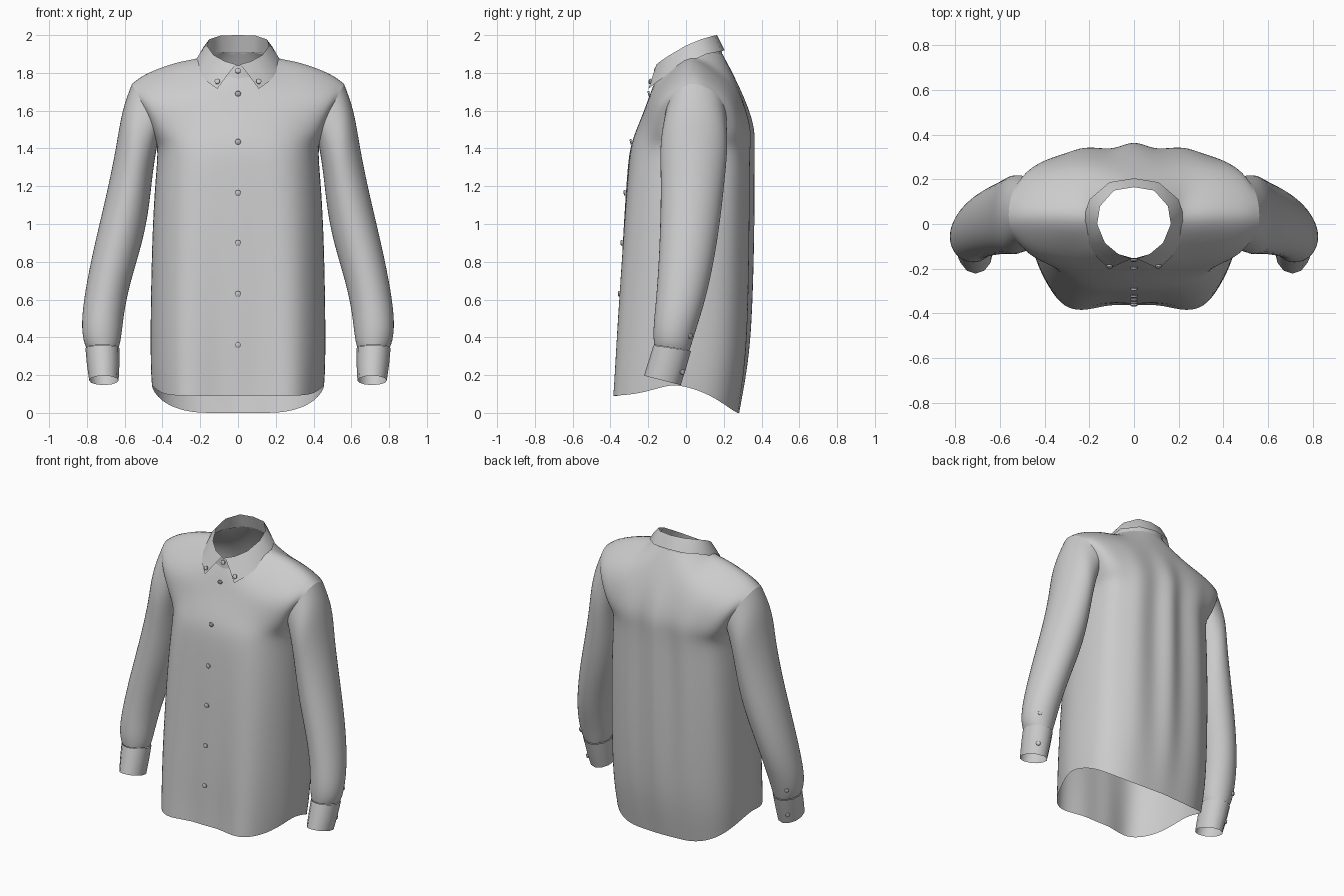
import bpy, bmesh, math
from mathutils import Vector
from mathutils.bvhtree import BVHTree

if "Cube" in bpy.data.objects:
    bpy.data.objects.remove(bpy.data.objects["Cube"])


def make(name, grids, closed=False, subsurf=0, mirror=True, cap=False):
    """Weld grids of points (rows of equal length) into one mirrored object."""
    bm = bmesh.new()
    for rows in grids:
        vs = [[bm.verts.new(p) for p in r] for r in rows]
        n = len(rows[0])
        for a, b in zip(vs, vs[1:]):
            for i in range(n if closed else n - 1):
                j = (i + 1) % n
                bm.faces.new((a[i], a[j], b[j], b[i]))
        if cap:
            bm.faces.new(vs[0])
            bm.faces.new(vs[-1])
    bmesh.ops.remove_doubles(bm, verts=bm.verts, dist=1e-4)
    bmesh.ops.recalc_face_normals(bm, faces=bm.faces)
    me = bpy.data.meshes.new(name)
    bm.to_mesh(me)
    bm.free()
    for p in me.polygons:
        p.use_smooth = True
    if not subsurf:
        me.set_sharp_from_angle(angle=math.radians(40))
    ob = bpy.data.objects.new(name, me)
    bpy.context.collection.objects.link(ob)
    if mirror:
        m = ob.modifiers.new("mirror", 'MIRROR')
        m.use_clip = True
        m.merge_threshold = 0.0005
    if subsurf:
        s = ob.modifiers.new("smooth", 'SUBSURF')
        s.levels = s.render_levels = subsurf
    return ob


def lerp(a, b, t):
    return a + (b - a) * t


# Shared seam lines: neckline (back to front), shoulder, armhole
neck = [(0, .19, 1.912), (.08, .178, 1.91), (.165, .10, 1.905), (.197, .02, 1.895),
        (.165, -.07, 1.83), (.09, -.14, 1.79), (0, -.158, 1.778)]
tip = (.565, .035, 1.75)
shoulder = [(.30, .03, 1.88), (.42, .035, 1.838), (.51, .035, 1.795), tip]
pit = (.425, .04, 1.40)
arm_front = [(.435, -.09, 1.45), (.46, -.125, 1.56), (.525, -.085, 1.67), (.553, -.03, 1.725)]
arm_back = [(.435, .19, 1.45), (.47, .228, 1.56), (.53, .185, 1.67), (.555, .115, 1.725)]

cols = [0, .2, .38, .55, .72, .87, .97, 1]
# height, half width, front y, back y, side seam y
levels = [(None, .460, -.385, .280, -.05), (.22, .466, -.380, .318, -.04),
          (.42, .468, -.373, .335, -.03), (.7, .464, -.357, .343, -.01),
          (1.0, .456, -.338, .346, .01), (1.25, .440, -.319, .346, .03),
          (1.40, .425, -.304, .348, .04)]
hem_front = [.09, .09, .09, .09, .092, .10, .135, .155]
hem_back = [0, 0, 0, .005, .025, .06, .11, .155]
fold_front = [-.018, -.026, -.008, .006, .004, 0, 0, 0]
fold_back = [.036, -.022, -.004, .012, -.006, .004, 0, 0]
depth_front = [1, 1, 1, 1, .92, .61, .25, 0]   # chamfered front corners
# strength of the folds from hem upward
fade_front = [1, 1, .8, .6, .4, .3, .2, .1, 0, 0]
fade_back = [.1, .3, .6, .8, 1, 1, .9, .7, .4, 0]


def panel(front):
    """Half of the front or back of the torso, hem to neckline."""
    hem, fold, fade = (hem_front, fold_front, fade_front) if front else \
                      (hem_back, fold_back, fade_back)
    n, sgn = (2.6, -1) if front else (3.0, 1)
    rows = []
    for i, ((z, hw, yf, yb, ys), k) in enumerate(zip(levels, fade)):
        ye = yf if front else yb
        depth = [(1 - f ** n) ** (1 / n) for f in cols]
        if front:
            depth = [lerp(a, b, i / 7) for a, b in zip(depth_front, depth)]
        rows.append([(hw * f, lerp(ys, ye, q) + sgn * k * d,
                      h if z is None else max(z, h + .04))
                     for f, q, h, d in zip(cols, depth, hem, fold)])
    mids = [(-.266, 1.50), (-.222, 1.60), (-.190, 1.69)] if front else \
           [(.355, 1.50), (.320, 1.63), (.262, 1.77)]
    edges = arm_front if front else arm_back
    p = 2.2 if front else 2.6
    for (yc, zc), e, k in zip(mids, edges, fade[7:]):
        rows.append([(e[0] * f, lerp(e[1], yc, (1 - f ** p) ** (1 / p)) + sgn * k * d,
                      lerp(zc, e[2], f * f)) for f, d in zip(cols, fold)])
    top = (neck[:2:-1] if front else neck[:4]) + shoulder
    # rounded row just below the shoulder seam
    rows.append([tuple(lerp(a, b, .58) + (.016 * min(1, 3 * f) if c == 2 else 0)
                       for c, (a, b) in enumerate(zip(u, v)))
                 for f, u, v in zip(cols[:-1], rows[-1], top)] + [edges[3]])
    rows.append(top)
    return rows


body = make("shirt_body", [panel(True), panel(False)], subsurf=2)

# Sleeve: outer x,z / inner x,z / centre y, half depth
rings = [(.617, 1.60, .452, 1.27, .042, .184), (.645, 1.40, .468, 1.10, .037, .170),
         (.700, 1.14, .500, .92, .024, .160), (.763, .88, .556, .74, .003, .147),
         (.812, .64, .598, .57, -.026, .132), (.831, .47, .613, .44, -.058, .116),
         (.818, .375, .623, .37, -.072, .10), (.803, .345, .632, .345, -.075, .094)]


def ring(xo, zo, xi, zi, yc, ry, n, k, tilt=0):
    out = []
    for i in range(n):
        a = 2 * math.pi * i / n
        c, s = math.cos(a) * k, math.sin(a) * k
        out.append(((xo + xi) / 2 + (xo - xi) / 2 * c, yc - ry * s,
                    (zo + zi) / 2 + (zo - zi) / 2 * c + tilt * s))
    return out


armhole = [tip] + arm_front[::-1] + [pit] + arm_back
tube = [armhole] + [ring(*r, 10, 1.06, .015 if i > 5 else 0) for i, r in enumerate(rings)]
sleeve = make("sleeves", [tube], closed=True, subsurf=2)

# Cuffs
cuff = make("cuffs", [[ring(.803, .335, .632, .335, -.075, .094, 12, 1, .015),
                       ring(.808, .343, .627, .343, -.073, .099, 12, 1, .015),
                       ring(.800, .255, .628, .255, -.099, .099, 12, 1, .02),
                       ring(.788, .172, .632, .172, -.125, .097, 12, 1, .025)]], closed=True)

# Collar: inner stand, then the folded leaf with its points
fold = [(0, .165, 2.0), (.09, .15, 1.998), (.152, .08, 1.978), (.165, 0, 1.945),
        (.13, -.085, 1.895), (.07, -.135, 1.862), (.012, -.156, 1.845)]
leaf = [(0, .205, 1.92), (.11, .187, 1.915), (.20, .11, 1.90), (.228, .02, 1.86),
        (.207, -.085, 1.80), (.165, -.15, 1.755), (.11, -.200, 1.715)]
base = [(x * 1.01, y * 1.01, z - .008) for x, y, z in neck]
make("collar_stand", [[base, fold[:6] + [(0, -.155, 1.838)]]])
middle = [(lerp(a[0], b[0], .5) * 1.03, lerp(a[1], b[1], .5), lerp(a[2], b[2], .5))
          for a, b in zip(fold, leaf)]
make("collar_leaf", [[fold, middle, leaf]])

# Surfaces used to seat the buttons
bpy.context.view_layer.update()
dg = bpy.context.evaluated_depsgraph_get()
trees = {o: BVHTree.FromObject(o, dg) for o in (body, sleeve, cuff)}


def front_y(x, z):
    hit = trees[body].ray_cast(Vector((x, -2, z)), Vector((0, 1, 0)))[0]
    return hit.y if hit else -.16


# Buttons: small rounded discs
def button(name, pos, axis, r=.015, mirror=False):
    q = Vector(axis).to_track_quat('Z', 'Y')
    rows = [[tuple(Vector(pos) + q @ Vector((r * k * math.cos(t), r * k * math.sin(t), h)))
             for t in [math.pi * i / 6 for i in range(12)]]
            for k, h in ((.7, .007), (1, .004), (1, -.004))]
    make(name, [rows], closed=True, mirror=mirror, cap=True)


for i, z in enumerate((.36, .63, .90, 1.165, 1.435, 1.69)):
    slope = front_y(0, z + .03) - front_y(0, z - .03)
    button(f"front_button_{i + 1}", (0, front_y(0, z) - .005, z), (0, -.06, -slope))
button("neck_button", (0, -.162, 1.812), (0, -1, .15))
button("collar_buttons", (.11, -.190, 1.755), (.15, -1, .35), .014, True)
for name, ob, p in (("cuff_buttons", cuff, (.84, .04, .19)),
                    ("sleeve_buttons", sleeve, (.86, .14, .37))):
    near = trees[ob].find_nearest(Vector(p))[0]
    axis = (Vector(p) - near).normalized()
    button(name, near + axis * .004, axis, .014, True)
